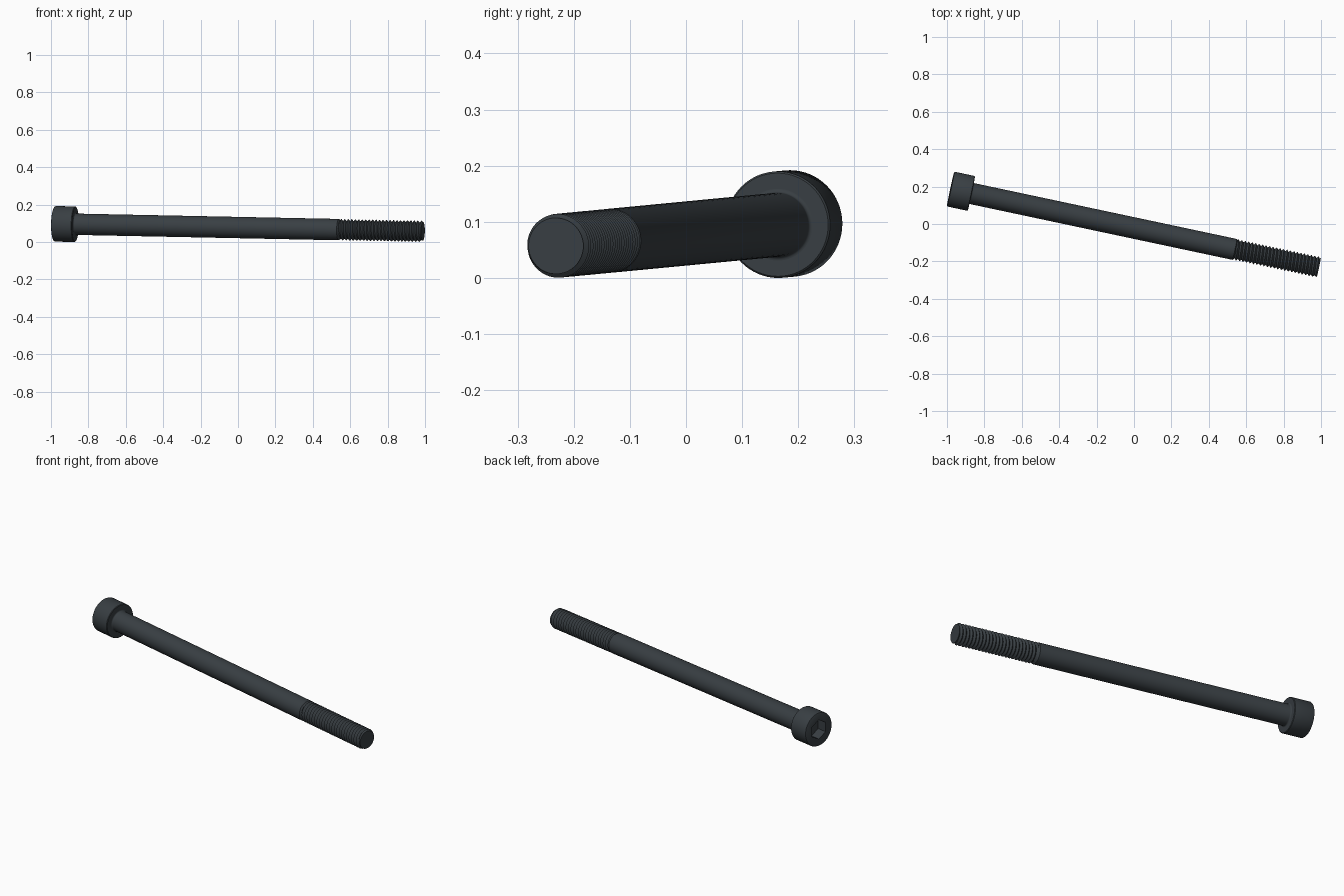
import bpy, bmesh, math
from mathutils import Matrix, Vector

cube = bpy.data.objects.get("Cube")
if cube:
    bpy.data.objects.remove(cube, do_unlink=True)

SEG = 64
HEAD_R, HEAD_L = 0.095, 0.114
SHANK_R, ROOT_R, TIP_R = 0.057, 0.046, 0.050
THREAD_START, END, PITCH = 1.558, 2.014, 0.019

# The bolt lies on its head rim and its tip, turned across the floor
POSE = (Matrix.Translation((-0.981, 0.187, 0.097))
        @ Matrix.Rotation(math.radians(-12), 4, 'Z')
        @ Matrix.Rotation(math.radians(1.14), 4, 'Y'))

steel = bpy.data.materials.new("dark steel")
steel.use_nodes = True
colour = (0.040, 0.049, 0.056, 1)
steel.diffuse_color = colour
steel.node_tree.nodes["Principled BSDF"].inputs["Base Color"].default_value = colour


def make_object(name, bm):
    bmesh.ops.recalc_face_normals(bm, faces=bm.faces)
    mesh = bpy.data.meshes.new(name)
    bm.to_mesh(mesh)
    bm.free()
    mesh.materials.append(steel)
    obj = bpy.data.objects.new(name, mesh)
    bpy.context.collection.objects.link(obj)
    obj.matrix_world = POSE
    return obj


def select_only(obj):
    bpy.ops.object.select_all(action='DESELECT')
    obj.select_set(True)
    bpy.context.view_layer.objects.active = obj


def on_axis(x, r, angle):
    return Vector((x, r * math.sin(angle), r * math.cos(angle)))


def skin(rows):
    """Join rings of points into a closed tube with capped ends."""
    bm = bmesh.new()
    rings = [[bm.verts.new(p) for p in row] for row in rows]
    n = len(rings[0])
    for a, b in zip(rings, rings[1:]):
        for i in range(n):
            j = (i + 1) % n
            bm.faces.new((a[i], a[j], b[j], b[i]))
    bm.faces.new(rings[0])
    bm.faces.new(rings[-1])
    return bm


def lathe(profile, sides=SEG):
    return skin([[on_axis(x, r, 2 * math.pi * i / sides) for i in range(sides)]
                 for x, r in profile])


# Cylindrical head with softened rims
c = 0.006
head = make_object("head", lathe([
    (0, HEAD_R - c), (c * 0.3, HEAD_R - c * 0.3), (c, HEAD_R),
    (HEAD_L - c / 2, HEAD_R), (HEAD_L, HEAD_R - c / 2)]))

# Hexagonal key socket cut into the head
depth, hex_r = 0.057, 0.055
cutter = make_object("socket_cutter", lathe([(-0.02, hex_r), (depth, hex_r)], 6))
cutter.hide_render = True
cut = head.modifiers.new("socket", 'BOOLEAN')
cut.operation = 'DIFFERENCE'
cut.solver = 'EXACT'
cut.object = cutter
select_only(head)
bpy.ops.object.modifier_apply(modifier=cut.name)
bpy.data.objects.remove(cutter, do_unlink=True)

# Plain shank with a fillet under the head and a short taper to the thread
f = 0.007
fillet = [(HEAD_L + f - f * math.cos(t), SHANK_R + f - f * math.sin(t))
          for t in (math.pi / 2 * k / 5 for k in range(6))]
shank = make_object("shank", lathe(
    fillet + [(THREAD_START - 0.004, SHANK_R), (THREAD_START + 0.003, ROOT_R + 0.002)]))


# Helical thread: alternating root and crest rows, trimmed at both ends
def thread_point(row, i):
    x = THREAD_START + (row / 2 - 1 + i / SEG) * PITCH
    r = SHANK_R if row % 2 else ROOT_R
    x = min(max(x, THREAD_START), END)
    limit = TIP_R + (END - x) * 0.7
    if x in (THREAD_START, END):
        r = TIP_R
    return on_axis(x, min(r, limit), -2 * math.pi * i / SEG)


turns = round((END - THREAD_START) / PITCH)
bm = bmesh.new()
rings = [[bm.verts.new(thread_point(row, i)) for i in range(SEG + 1)]
         for row in range(2 * turns + 5)]
for a, b in zip(rings, rings[1:]):
    for i in range(SEG):
        bm.faces.new((a[i], a[i + 1], b[i + 1], b[i]))
bmesh.ops.remove_doubles(bm, verts=bm.verts, dist=0.00001)
bmesh.ops.dissolve_degenerate(bm, edges=bm.edges, dist=0.00001)
# Flat tip closes the thread
open_edges = [e for e in bm.edges if e.is_boundary]
bmesh.ops.holes_fill(bm, edges=open_edges, sides=0)
thread = make_object("thread", bm)

for obj in (head, shank, thread):
    select_only(obj)
    bpy.ops.object.shade_smooth_by_angle(angle=math.radians(30))
